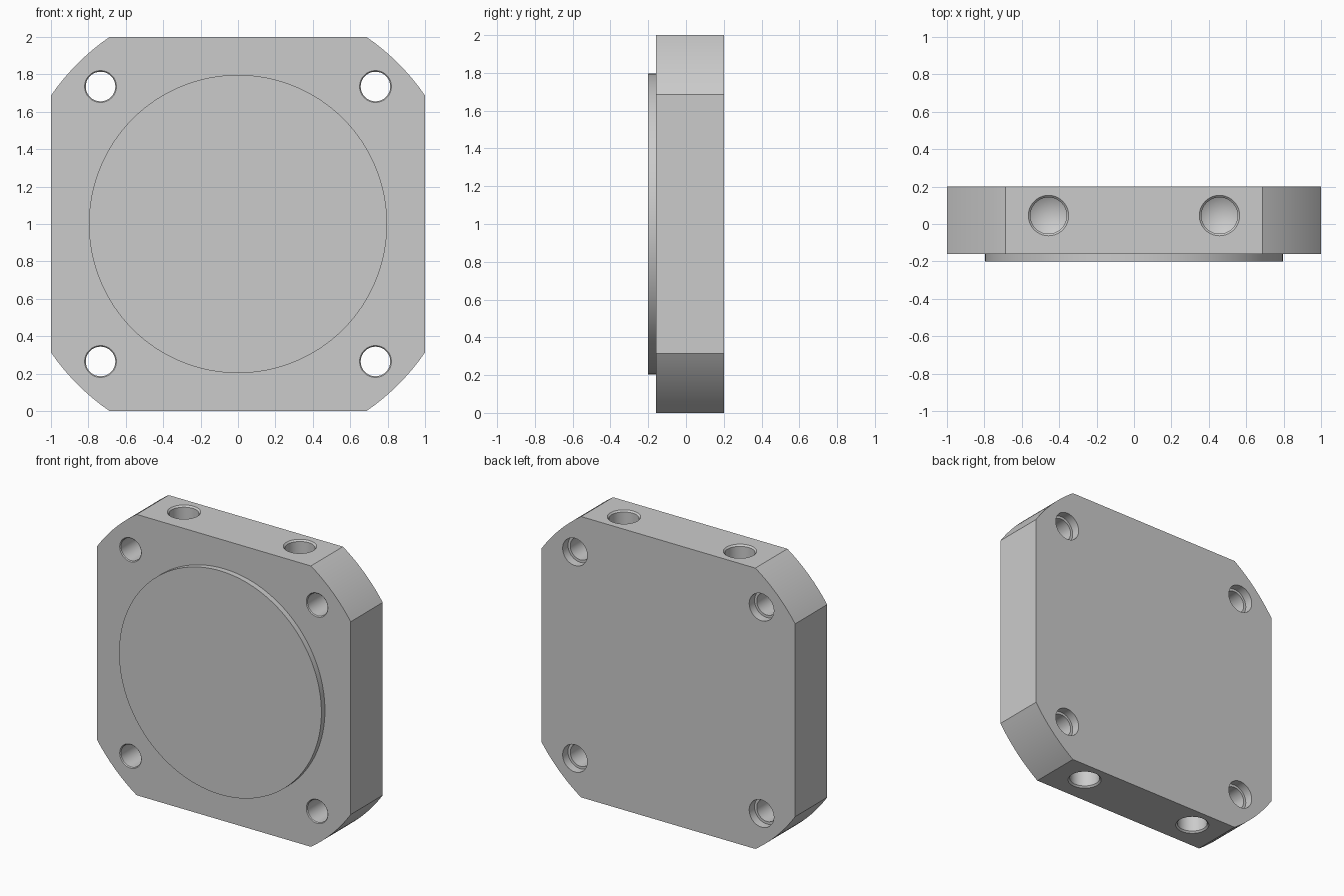
import bpy, bmesh
from math import asin, cos, sin, pi
from mathutils import Matrix

cube = bpy.data.objects.get("Cube")
if cube:
    bpy.data.objects.remove(cube, do_unlink=True)

grey = bpy.data.materials.new("light grey metal")
grey.use_nodes = True
colour = (0.6, 0.6, 0.6, 1)
grey.diffuse_color = colour
grey.node_tree.nodes["Principled BSDF"].inputs["Base Color"].default_value = colour

BACK, FRONT, MID = 0.2, -0.16, 1.0
CORNER_R = 1.213


def make_object(name, bm):
    bmesh.ops.recalc_face_normals(bm, faces=bm.faces)
    mesh = bpy.data.meshes.new(name)
    bm.to_mesh(mesh)
    bm.free()
    mesh.materials.append(grey)
    obj = bpy.data.objects.new(name, mesh)
    bpy.context.collection.objects.link(obj)
    return obj


def lathe(name, profile, matrix, sides=64):
    """Solid of revolution about local z from (radius, height) pairs."""
    bm = bmesh.new()
    rings = []
    for r, h in profile:
        count = sides if r > 0 else 1
        rings.append([bm.verts.new((r * cos(2 * pi * i / sides), r * sin(2 * pi * i / sides), h))
                      for i in range(count)])
    for a, b in zip(rings, rings[1:]):
        for i in range(sides):
            j = (i + 1) % sides
            if len(b) == 1:
                bm.faces.new((a[i], a[j], b[0]))
            else:
                bm.faces.new((a[i], a[j], b[j], b[i]))
    for ring in (rings[0], rings[-1]):
        if len(ring) > 1:
            bm.faces.new(ring)
    bm.transform(matrix)
    return make_object(name, bm)


# Square plate whose corners are trimmed by one large circle
bm = bmesh.new()
start = asin(1 / CORNER_R)
steps = 16
outline = []
for quarter in range(4):
    for i in range(steps + 1):
        a = (pi / 2 - start) + (2 * start - pi / 2) * i / steps + quarter * pi / 2
        outline.append(bm.verts.new((CORNER_R * cos(a), FRONT, MID + CORNER_R * sin(a))))
face = bm.faces.new(outline)
extruded = bmesh.ops.extrude_face_region(bm, geom=[face])["geom"]
bmesh.ops.translate(bm, vec=(0, BACK - FRONT, 0),
                    verts=[v for v in extruded if isinstance(v, bmesh.types.BMVert)])
plate = make_object("plate", bm)

# Hole cutters: stepped mounting holes and conical-bottomed ports
along_y = Matrix.Rotation(-pi / 2, 4, "X")
mount_profile = [(0.095, FRONT - 0.01), (0.079, FRONT + 0.006), (0.079, BACK - 0.06),
                 (0.097, BACK - 0.06), (0.097, BACK + 0.05)]
port_profile = [(0.118, 0.01), (0.097, -0.011), (0.097, -0.36), (0, -0.418)]
cutters = []
for sx in (-1, 1):
    for sz in (-1, 1):
        place = Matrix.Translation((sx * 0.735, 0, MID + sz * 0.735))
        cutters.append(lathe("mount_hole_cutter", mount_profile, place @ along_y))
        turn = Matrix.Rotation(0 if sz > 0 else pi, 4, "X")
        place = Matrix.Translation((sx * 0.457, 0.045, MID + sz))
        cutters.append(lathe("port_cutter", port_profile, place @ turn))

bpy.context.view_layer.objects.active = plate
for cutter in cutters:
    cutter.hide_render = True
    mod = plate.modifiers.new("hole", "BOOLEAN")
    mod.operation = "DIFFERENCE"
    mod.solver = "EXACT"
    mod.object = cutter
    bpy.ops.object.modifier_apply(modifier=mod.name)
for cutter in cutters:
    bpy.data.objects.remove(cutter, do_unlink=True)

# Raised round boss on the front
boss = lathe("front_boss", [(0.797, -0.2), (0.797, FRONT + 0.01)],
             Matrix.Translation((0, 0, MID)) @ along_y, 128)

# Smooth the curved walls, keep the edges sharp
bpy.ops.object.select_all(action="DESELECT")
for obj in (plate, boss):
    obj.select_set(True)
bpy.ops.object.shade_smooth_by_angle(angle=pi / 9)
